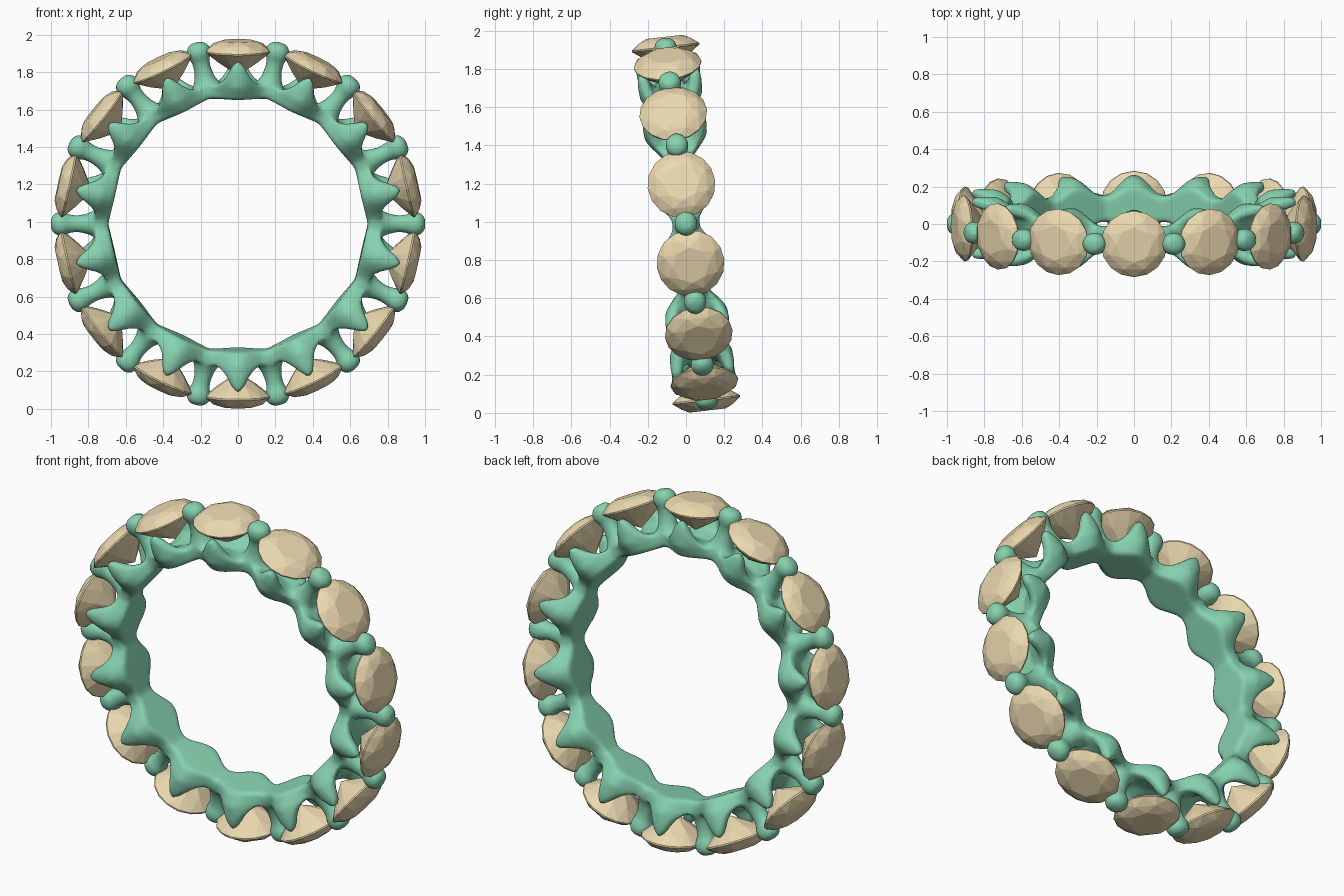
import bpy, bmesh
from math import pi, cos, sin, exp, radians
from mathutils import Matrix, Vector

if "Cube" in bpy.data.objects:
    bpy.data.objects.remove(bpy.data.objects["Cube"])

N = 14                      # stones around the ring
STEP = 2 * pi / N
TILT = Matrix.Translation((0, 0, 0.99)) @ Matrix.Rotation(radians(6.6), 4, 'X')


def material(name, col):
    m = bpy.data.materials.new(name)
    m.diffuse_color = (*col, 1)
    m.use_nodes = True
    m.node_tree.nodes["Principled BSDF"].inputs["Base Color"].default_value = m.diffuse_color
    return m


def add_object(name, mesh, mat, matrix):
    if not mesh.materials:
        mesh.materials.append(mat)
    ob = bpy.data.objects.new(name, mesh)
    bpy.context.collection.objects.link(ob)
    ob.matrix_world = matrix
    return ob


def skin(bm, rings):
    """Join consecutive vertex rings with quads (each ring is closed)."""
    for a, b in rings:
        for j in range(len(a)):
            k = (j + 1) % len(a)
            bm.faces.new((a[j], a[k], b[k], b[j]))


def section(u):
    """Band cross-section (y, radius); u = -0.5..0.5 across one stone."""
    c = 0.5 + 0.5 * cos(2 * pi * u)
    g = exp(-(u * 0.37 / 0.062) ** 2)
    r_in = 0.677 / cos(u * STEP)
    w_in = 0.065 + 0.065 * c
    w = 0.067 + 0.098 * c
    mid = 0.768
    tip = mid + 0.125 * g
    half = [(w_in * 0.9, r_in), (w_in, r_in + 0.012), (w, mid - 0.02),
            (w * 1.03, (mid + tip) / 2), (w * 0.98, tip),
            (w * 0.72, tip - 0.005), (w * 0.55, mid + 0.03 * g)]
    return half + [(0, mid - 0.01)] + [(-y, r) for y, r in reversed(half)] + [(0, r_in)]


# Band with scalloped side claws, lofted around the ring
bm = bmesh.new()
K = 16
rings = []
for i in range(N * K):
    u = (i % K) / K - 0.5
    t = (i // K + (i % K) / K - 0.5) * STEP
    rings.append([bm.verts.new((r * sin(t), y, r * cos(t))) for y, r in section(u)])
skin(bm, zip(rings, rings[1:] + rings[:1]))

# Shared round-headed prongs between the stones
PRONG = [(0.08, 0.72), (0.074, 0.765), (0.054, 0.81), (0.046, 0.86), (0.05, 0.9),
         (0.064, 0.93), (0.067, 0.955), (0.056, 0.983), (0.03, 1.0)]
for i in range(N):
    rot = Matrix.Rotation((i + 0.5) * STEP, 4, 'Y')
    rr = [[bm.verts.new(rot @ Vector((p * cos(a * pi / 8), p * sin(a * pi / 8) * 0.94, r)))
           for a in range(16)] for p, r in PRONG]
    skin(bm, zip(rr, rr[1:]))
    bm.faces.new(rr[0])
    bm.faces.new(rr[-1])
bmesh.ops.recalc_face_normals(bm, faces=bm.faces)
me = bpy.data.meshes.new("band")
bm.to_mesh(me)
bm.free()
band = add_object("ring_band", me, material("metal", (0.24, 0.64, 0.43)), TILT)
rm = band.modifiers.new("fuse", 'REMESH')
rm.mode = 'VOXEL'
rm.voxel_size = 0.0125
rm.use_smooth_shade = True
sm = band.modifiers.new("soften", 'SMOOTH')
sm.factor = 0.5
sm.iterations = 7

# Brilliant-cut stone: convex hull of facet rings (count, radius, height, phase)
bm = bmesh.new()
for n, r, z, ph in [(8, 0.095, 0.984, 0), (8, 0.143, 0.966, 0.5), (16, 0.178, 0.932, 0),
                    (16, 0.177, 0.924, 0), (8, 0.105, 0.866, 0.5), (1, 0, 0.80, 0)]:
    for k in range(n):
        a = 2 * pi * (k + ph) / n
        bm.verts.new((r * cos(a), r * sin(a), z))
bmesh.ops.convex_hull(bm, input=bm.verts)
bmesh.ops.dissolve_limit(bm, angle_limit=radians(1), verts=bm.verts, edges=bm.edges)
bmesh.ops.recalc_face_normals(bm, faces=bm.faces)
gem = bpy.data.meshes.new("stone")
bm.to_mesh(gem)
bm.free()
stone_mat = material("stone", (0.83, 0.69, 0.43))
for i in range(N):
    add_object(f"stone_{i + 1}", gem, stone_mat, TILT @ Matrix.Rotation(i * STEP, 4, 'Y'))
